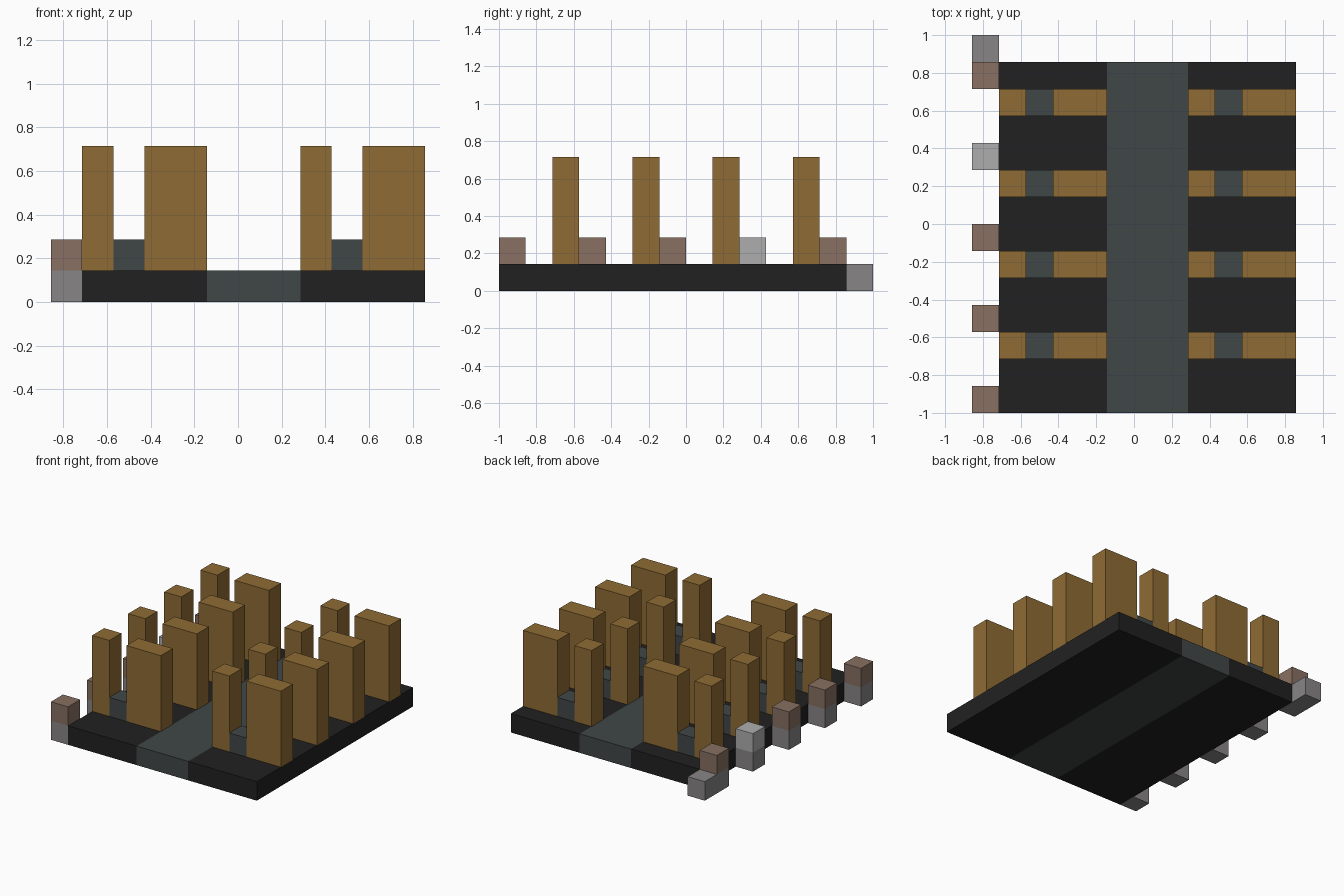
import bpy

U = 1 / 7  # size of one block


def linear(c):
    c /= 255
    return c / 12.92 if c <= 0.04045 else ((c + 0.055) / 1.055) ** 2.4


def material(name, r, g, b):
    mat = bpy.data.materials.new(name)
    colour = (linear(r), linear(g), linear(b), 1)
    mat.use_nodes = True
    mat.diffuse_color = colour
    bsdf = next(n for n in mat.node_tree.nodes if n.type == 'BSDF_PRINCIPLED')
    bsdf.inputs["Base Color"].default_value = colour
    return mat


def box(name, mat, x, y, z):
    """Box spanning the given (low, high) ranges, measured in blocks."""
    spans = (x, y, z)
    bpy.ops.mesh.primitive_cube_add(size=1, location=[U * (a + b) / 2 for a, b in spans])
    obj = bpy.context.object
    obj.name = name
    for v in obj.data.vertices:
        for i, (a, b) in enumerate(spans):
            v.co[i] *= U * (b - a)
    obj.data.materials.append(mat)
    return obj


cube = bpy.data.objects.get("Cube")
if cube:
    bpy.data.objects.remove(cube, do_unlink=True)

black = material("black floor", 33, 33, 33)
slate = material("slate", 64, 70, 70)
wood = material("golden wood", 143, 107, 52)
stone = material("grey stone", 136, 133, 134)
clay = material("brown clay", 136, 112, 98)
pale = material("pale grey", 174, 174, 174)

# Floor: two dark sides with an aisle between them
box("floor_right", black, (-5, -1), (-7, 6), (0, 1))
box("aisle", slate, (-1, 2), (-7, 6), (0, 1))
box("floor_left", black, (2, 6), (-7, 6), (0, 1))

# Rows of tall blocks with a low block between each pair
for y in (-5, -2, 1, 4):
    row = (y, y + 1)
    for side, x in (("right", -5), ("left", 2)):
        box("narrow_block_" + side, wood, (x, x + 1), row, (1, 5))
        box("low_block_" + side, slate, (x + 1, x + 2), row, (1, 2))
        box("wide_block_" + side, wood, (x + 2, x + 4), row, (1, 5))

# Posts along the right edge, one with a pale cap
for y in (-7, -4, -1, 2, 5):
    row = (y, y + 1)
    box("post_base", stone, (-6, -5), row, (0, 1))
    box("post_cap", pale if y == 2 else clay, (-6, -5), row, (1, 2))
box("end_stone", stone, (-6, -5), (6, 7), (0, 1))
